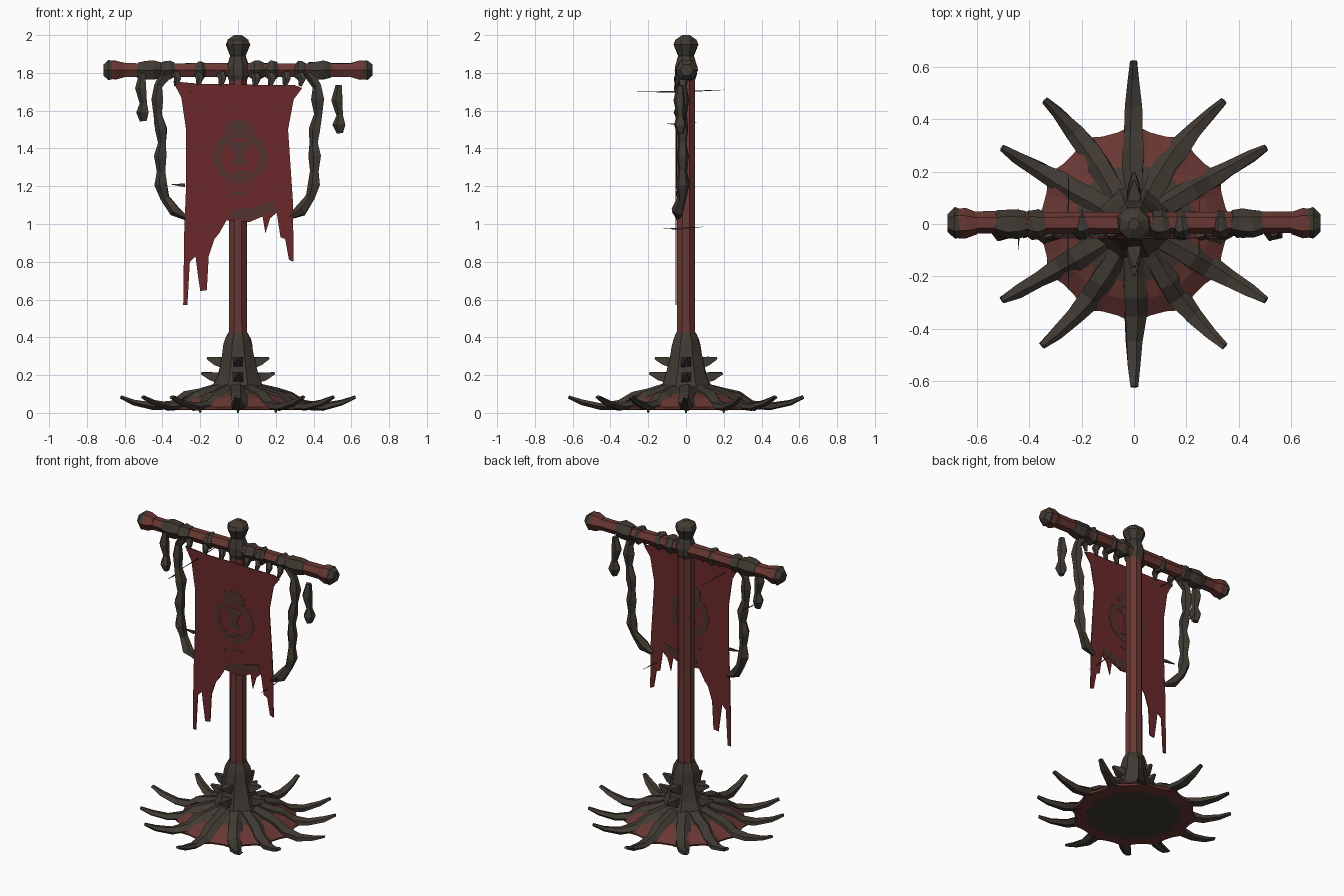
import bpy, bmesh, math, random
from mathutils import Vector

if "Cube" in bpy.data.objects:
    bpy.data.objects.remove(bpy.data.objects["Cube"])

random.seed(4)

def material(name, rgb):
    m = bpy.data.materials.new(name)
    m.diffuse_color = (*rgb, 1)
    m.use_nodes = True
    m.node_tree.nodes["Principled BSDF"].inputs["Base Color"].default_value = m.diffuse_color
    return m

DARK = material("dark iron", (0.053, 0.042, 0.033))
RUST = material("rusty red", (0.142, 0.039, 0.033))
CLOTH = material("banner red", (0.145, 0.022, 0.024))
PAINT = material("faded emblem brown", (0.085, 0.032, 0.026))

def finish(name, bm, mats):
    bmesh.ops.recalc_face_normals(bm, faces=bm.faces)
    me = bpy.data.meshes.new(name)
    bm.to_mesh(me)
    bm.free()
    for m in mats:
        me.materials.append(m)
    ob = bpy.data.objects.new(name, me)
    bpy.context.collection.objects.link(ob)
    return ob

def add_tube(bm, pts, radii, sides=6, jit=0.0, ref=(0, 1, 0), flat=1.0):
    """Faceted tube along a path; flat squashes it along the second axis."""
    pts = [Vector(p) for p in pts]
    rings = []
    for i, p in enumerate(pts):
        t = (pts[min(i + 1, len(pts) - 1)] - pts[max(i - 1, 0)]).normalized()
        u = t.cross(Vector(ref)).normalized()
        v = u.cross(t)
        ring = []
        for k in range(sides):
            a = math.tau * (k + 0.5) / sides
            r = radii[i] * (1 + random.uniform(-jit, jit))
            ring.append(bm.verts.new(p + u * math.cos(a) * r + v * math.sin(a) * r * flat))
        rings.append(ring)
    for a, b in zip(rings, rings[1:]):
        for k in range(sides):
            j = (k + 1) % sides
            bm.faces.new((a[k], a[j], b[j], b[k]))
    bm.faces.new(rings[0])
    bm.faces.new(rings[-1])

def tube(name, pts, radii, mat, **kw):
    bm = bmesh.new()
    add_tube(bm, pts, radii, **kw)
    return finish(name, bm, [mat])

def lathe(name, profile, mat, **kw):
    return tube(name, [(0, 0, z) for r, z in profile], [r for r, z in profile], mat, **kw)

def plates(name, outlines, y, thick, mat):
    """Flat x-z outlines with a small thickness centred on y."""
    bm = bmesh.new()
    for o in outlines:
        f = bm.faces.new([bm.verts.new((x, y - thick / 2, z)) for x, z in o])
        ext = bmesh.ops.extrude_face_region(bm, geom=[f], use_keep_orig=True)
        bmesh.ops.translate(bm, vec=(0, thick, 0),
                            verts=[g for g in ext["geom"] if isinstance(g, bmesh.types.BMVert)])
    bmesh.ops.triangulate(bm, faces=[f for f in bm.faces if len(f.verts) > 4])
    return finish(name, bm, [mat])

# scalloped base skirt: red between the spikes, dark at the core and underneath
bm = bmesh.new()
rows = [(0.30, 0.27, 0.015), (0.38, 0.35, 0.018), (0.38, 0.355, 0.03),
        (0.31, 0.29, 0.075), (0.27, 0.225, 0.10), (0.12, 0.12, 0.14)]
rings = []
for r_spike, r_gap, z in rows:
    ring = []
    for k in range(36):
        r = r_gap if k % 3 else r_spike
        ring.append(bm.verts.new((r * math.cos(math.tau * k / 36), r * math.sin(math.tau * k / 36), z)))
    rings.append(ring)
for i, (a, b) in enumerate(zip(rings, rings[1:])):
    for k in range(36):
        f = bm.faces.new((a[k], a[(k + 1) % 36], b[(k + 1) % 36], b[k]))
        f.material_index = 0 if i == 4 else 1
bm.faces.new(rings[0])
bm.faces.new(rings[-1])
finish("base_skirt", bm, [DARK, RUST])

# twelve curved spikes radiating over the skirt; the steep ones lean sideways
bm = bmesh.new()
lean = {2: -0.09, 4: 0.08, 8: -0.10, 10: 0.09}
for k in range(12):
    a = math.tau * k / 12
    s = 0.955 if k % 3 else 1.02
    path = []
    for r, z in ((0.10, 0.135), (0.20, 0.105), (0.27, 0.088), (0.34, 0.042),
                 (0.44, 0.033), (0.54, 0.055), (0.61, 0.085)):
        b = a + lean.get(k, 0) * max(0, r - 0.3) * 4
        path.append((r * s * math.cos(b), r * s * math.sin(b), z))
    add_tube(bm, path, [0.045, 0.047, 0.046, 0.044, 0.035, 0.026, 0.015],
             sides=5, jit=0.14, ref=(0, 0, 1), flat=0.6)
finish("base_spikes", bm, [DARK])

# small feet under the skirt
bm = bmesh.new()
for k in range(4):
    a = math.tau * k / 4
    p = (0.2 * math.cos(a), 0.2 * math.sin(a))
    add_tube(bm, [(*p, 0.0), (*p, 0.02)], [0.006, 0.012], sides=4)
finish("base_feet", bm, [DARK])

# flared socket with thorns on four sides
lathe("socket", [(0.20, 0.09), (0.145, 0.135), (0.115, 0.2), (0.09, 0.3),
                 (0.082, 0.36), (0.072, 0.39), (0.055, 0.425)], DARK, sides=8, jit=0.04)
bm = bmesh.new()
for k in range(4):
    c, s = math.cos(math.tau * k / 4), math.sin(math.tau * k / 4)
    for r0, r1, z in ((0.05, 0.165, 0.28), (0.07, 0.195, 0.2)):
        m = r0 + (r1 - r0) * 0.6
        add_tube(bm, [(r0 * c, r0 * s, z - 0.02), (m * c, m * s, z - 0.005),
                      (r1 * c, r1 * s, z + 0.01)], [0.045, 0.03, 0.008],
                 sides=4, jit=0.1, ref=(0, 0, 1))
finish("socket_thorns", bm, [DARK])

# pole and finial
lathe("pole", [(0.052, 0.40), (0.051, 1.0), (0.051, 1.8)], RUST, sides=8)
lathe("finial", [(0.045, 1.745), (0.062, 1.79), (0.064, 1.83), (0.044, 1.89),
                 (0.068, 1.95), (0.06, 1.975), (0.022, 2.0)], DARK, sides=8, jit=0.05)

# crossbar
BAR = 1.815
xs = [-0.69, -0.55, -0.35, -0.15, 0.0, 0.15, 0.35, 0.55, 0.69]
tube("crossbar", [(x, 0.005, BAR) for x in xs], [0.042] * len(xs), RUST, sides=6, jit=0.06)

# end knobs with dark tips, cord wraps and banner ties on the bar
for name, prof, mat in (("bar_knobs", ((0.60, 0.043), (0.645, 0.058), (0.675, 0.056)), RUST),
                        ("bar_knob_tips", ((0.665, 0.055), (0.685, 0.06), (0.712, 0.034)), DARK)):
    bm = bmesh.new()
    for s in (-1, 1):
        add_tube(bm, [(s * x, 0.003, BAR) for x, r in prof], [r for x, r in prof], sides=6, jit=0.04)
    finish(name, bm, [mat])
bm = bmesh.new()
for x, w in ((-0.47, 0.06), (-0.375, 0.035), (-0.2, 0.02), (0.1, 0.035), (0.18, 0.025),
             (0.33, 0.025), (0.43, 0.06)):
    add_tube(bm, [(x - w, 0.003, BAR), (x - w * 0.3, 0, BAR - 0.003), (x + w * 0.4, 0, BAR),
                  (x + w, 0.003, BAR)], [0.046, 0.057, 0.054, 0.045], sides=6, jit=0.1)
finish("bar_wraps", bm, [DARK])
bm = bmesh.new()
for x in (-0.33, -0.21, -0.09, 0.09, 0.17, 0.25, 0.33):
    add_tube(bm, [(x, -0.035, BAR - 0.015), (x + 0.01, -0.048, 1.77), (x, -0.05, 1.73)],
             [0.025, 0.022, 0.012], sides=5, jit=0.2, flat=0.7)
finish("banner_ties", bm, [DARK])

# tattered banner
Y = -0.052
outline = [(-0.345, 1.755), (-0.30, 1.67), (-0.275, 1.5), (-0.275, 1.2), (-0.285, 0.95), (-0.29, 0.57),
           (-0.268, 0.57), (-0.255, 0.80), (-0.225, 0.83), (-0.215, 0.75), (-0.20, 0.645),
           (-0.165, 0.65), (-0.155, 0.83), (-0.125, 0.92), (-0.10, 0.95), (-0.06, 1.02),
           (0.06, 1.01), (0.13, 1.04), (0.145, 0.95), (0.17, 1.03), (0.205, 1.06),
           (0.225, 0.93), (0.25, 0.92), (0.27, 0.81), (0.295, 0.80), (0.29, 1.13),
           (0.265, 1.5), (0.295, 1.66), (0.34, 1.72), (0.30, 1.735), (0.15, 1.735),
           (0.0, 1.74), (-0.17, 1.74), (-0.29, 1.75)]
plates("banner", [outline], Y, 0.006, CLOTH)

# faded abstract emblem and hem stain, showing on both sides
def ring_point(k, r):
    a = math.tau * k / 10
    return (0.01 + r * math.cos(a), 1.355 + r * math.sin(a))
emblem = [[ring_point(k, 0.145), ring_point(k + 1, 0.145), ring_point(k + 1, 0.105), ring_point(k, 0.105)]
          for k in range(10)]
emblem += [[(-0.07, 1.485), (0.09, 1.485), (0.075, 1.53), (0.03, 1.55), (-0.03, 1.55), (-0.07, 1.53)],
           [(-0.075, 1.44), (0.09, 1.44), (0.05, 1.40), (0.03, 1.36), (0.05, 1.31), (-0.04, 1.31),
            (-0.015, 1.36), (-0.035, 1.40)]]
plates("emblem", emblem, Y, 0.0095, PAINT)
plates("hem_stain", [[(-0.05, 1.03), (0.06, 1.02), (0.13, 1.05), (0.20, 1.07), (0.19, 1.12),
                      (0.08, 1.09), (-0.04, 1.07)]], Y, 0.009, PAINT)
plates("cloth_slits", [[(-0.08, 1.145), (0.08, 1.175), (0.0, 1.17)],
                       [(-0.05, 1.262), (0.09, 1.268), (0.02, 1.28)],
                       [(-0.28, 1.195), (-0.36, 1.21), (-0.28, 1.215)]], Y, 0.0098, DARK)

# gnarled side ropes, mirrored, tied to the banner edges
for s, side in ((-1, "left"), (1, "right")):
    path = [(0.375, 1.80), (0.42, 1.73), (0.425, 1.66), (0.425, 1.58), (0.405, 1.50), (0.40, 1.43),
            (0.41, 1.36), (0.405, 1.28), (0.405, 1.21), (0.385, 1.14), (0.335, 1.07), (0.275, 1.035)]
    tube(side + "_rope", [(s * x, -0.018 - 0.025 * (i > 9), z) for i, (x, z) in enumerate(path)],
         [0.034 if i % 2 == 0 else 0.024 for i in range(11)] + [0.014],
         DARK, sides=5, jit=0.15)
    # loose rope end
    x, z = (-0.505, 1.80) if s < 0 else (0.535, 1.735)
    tube(side + "_rope_end", [(x, -0.03, z), (x - 0.008, -0.035, z - 0.08), (x + 0.005, -0.03, z - 0.16),
                              (x, -0.03, z - 0.21), (x + 0.005, -0.03, z - 0.255)],
         [0.018, 0.032, 0.02, 0.036, 0.018], DARK, sides=5, jit=0.15)

# thin wire barbs poking through the cloth and ropes
bm = bmesh.new()
for x, z, y0, y1 in ((-0.25, 1.70, -0.26, 0.20), (-0.44, 1.53, -0.10, 0.06), (0.25, 0.975, -0.12, 0.09)):
    add_tube(bm, [(x, y0, z), (x, -0.04, z), (x, y1, z + 0.01)], [0.001, 0.005, 0.001],
             sides=3, ref=(0, 0, 1))
finish("wire_barbs", bm, [DARK])
